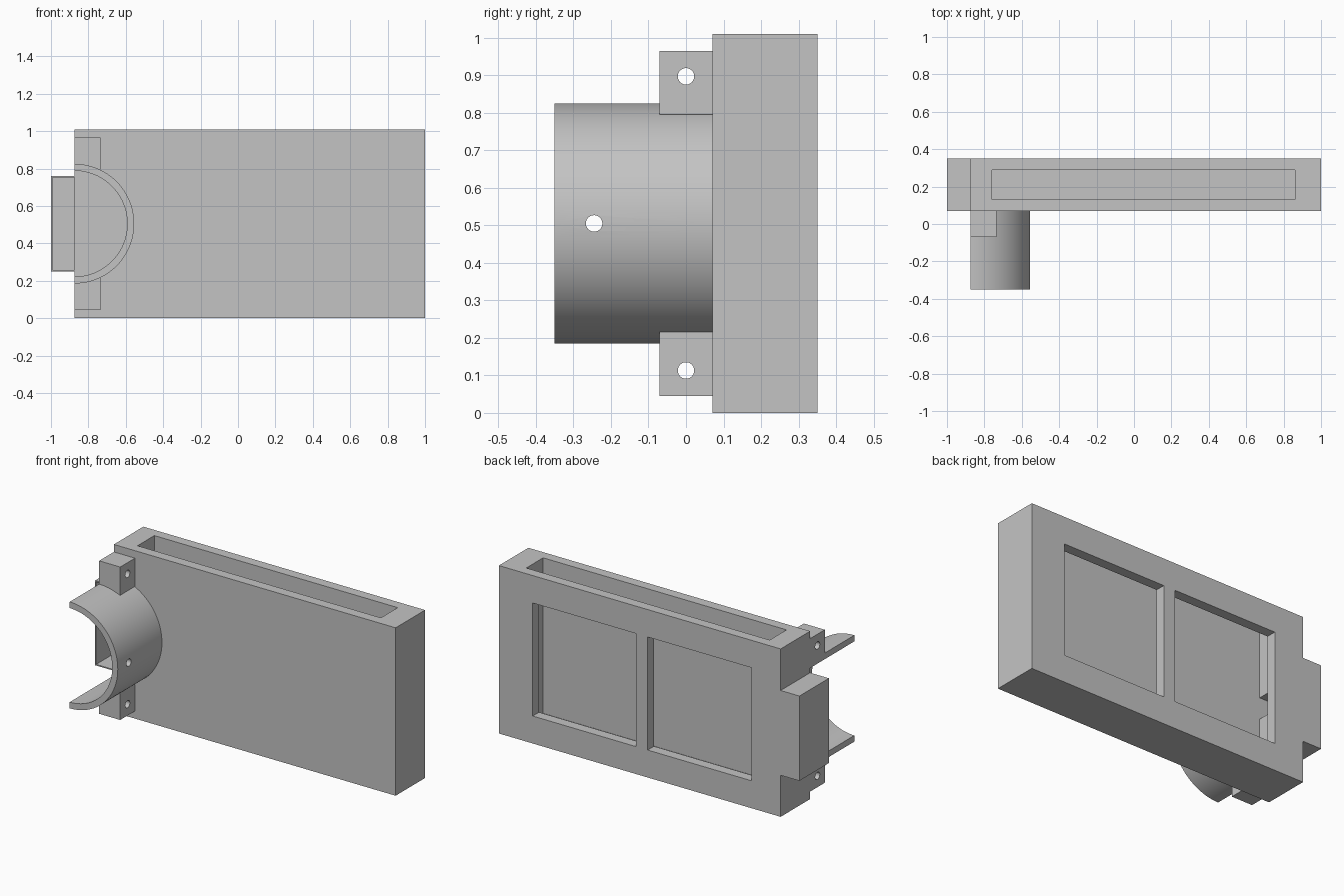
import bpy, bmesh, math
from mathutils import Vector

if "Cube" in bpy.data.objects:
    bpy.data.objects.remove(bpy.data.objects["Cube"], do_unlink=True)

# Single plain material
grey = bpy.data.materials.new("light_grey")
grey.use_nodes = True
colour = (0.55, 0.55, 0.55, 1)
grey.diffuse_color = colour
grey.node_tree.nodes["Principled BSDF"].inputs["Base Color"].default_value = colour

MID_Z = 0.505
HEIGHT = 2 * MID_Z
END_X = -0.875      # end of the case, and the flat cut of the half ring
FRONT, BACK = 0.07, 0.35


def add_object(name, bm):
    bmesh.ops.recalc_face_normals(bm, faces=bm.faces)
    mesh = bpy.data.meshes.new(name)
    bm.to_mesh(mesh)
    bm.free()
    mesh.materials.append(grey)
    obj = bpy.data.objects.new(name, mesh)
    bpy.context.collection.objects.link(obj)
    return obj


def box(name, x, y, z):
    bm = bmesh.new()
    bmesh.ops.create_cube(bm, size=1)
    for v in bm.verts:
        v.co = Vector([(lo + hi) / 2 + c * (hi - lo)
                       for c, (lo, hi) in zip(v.co, (x, y, z))])
    return add_object(name, bm)


def pin(x, y, z, length=0.3, radius=0.022):
    """Cylinder along x, used to drill a screw hole."""
    bpy.ops.mesh.primitive_cylinder_add(
        vertices=32, radius=radius, depth=length,
        location=(x, y, z), rotation=(0, math.pi / 2, 0))
    return bpy.context.object


def cut(obj, *cutters):
    for cutter in cutters:
        cutter.hide_render = True
        mod = obj.modifiers.new("cut", 'BOOLEAN')
        mod.operation = 'DIFFERENCE'
        mod.solver = 'EXACT'
        mod.object = cutter
        bpy.ops.object.select_all(action='DESELECT')
        obj.select_set(True)
        bpy.context.view_layer.objects.active = obj
        bpy.ops.object.modifier_apply(modifier=mod.name)
        bpy.data.objects.remove(cutter, do_unlink=True)


def smooth(obj):
    bpy.ops.object.select_all(action='DESELECT')
    obj.select_set(True)
    bpy.context.view_layer.objects.active = obj
    bpy.ops.object.shade_smooth_by_angle(angle=math.radians(30))


# Flat case: top slot, two back windows, cable passage in the end wall
case = box("case", (END_X, 1), (FRONT, BACK), (0, HEIGHT))
cut(case, box("slot_cutter", (-0.76, 0.86), (0.13, 0.29), (0.075, 1.2)))
for left, right in ((-0.68, 0.01), (0.087, 0.775)):
    cut(case, box("window_cutter", (left, right), (0.2, 0.5), (0.165, 0.845)))
cut(case, box("passage_cutter", (-1.1, -0.7), (0.13, 0.29), (0.44, 0.57)))

# Thin-walled end cover, open to the front and against the case
cover = box("end_cover", (-1, END_X), (FRONT, BACK), (0.25, 0.76))
cut(cover, box("cover_cutter", (-0.993, -0.8), (-0.1, 0.343), (0.257, 0.753)))

# Half ring clamp: half annulus profile swept along y
SEGMENTS = 48
bm = bmesh.new()
profile = []
for radius, steps in ((0.32, range(SEGMENTS + 1)),
                      (0.283, range(SEGMENTS, -1, -1))):
    for i in steps:
        a = -math.pi / 2 + math.pi * i / SEGMENTS
        profile.append(bm.verts.new((END_X + radius * math.cos(a), -0.35,
                                     MID_Z + radius * math.sin(a))))
face = bm.faces.new(profile)
swept = bmesh.ops.extrude_face_region(bm, geom=[face])["geom"]
bmesh.ops.translate(bm, vec=(0, FRONT + 0.35, 0),
                    verts=[g for g in swept if isinstance(g, bmesh.types.BMVert)])
clamp = add_object("half_ring_clamp", bm)
cut(clamp, pin(-0.58, -0.245, MID_Z))
smooth(clamp)

# Drilled lugs above and below the clamp
for name, side in (("upper_lug", 1), ("lower_lug", -1)):
    z = sorted((MID_Z + side * 0.29, MID_Z + side * 0.46))
    lug = box(name, (END_X, -0.735), (-0.07, FRONT), z)
    cut(lug, pin(-0.8, 0, MID_Z + side * 0.392))
    smooth(lug)
